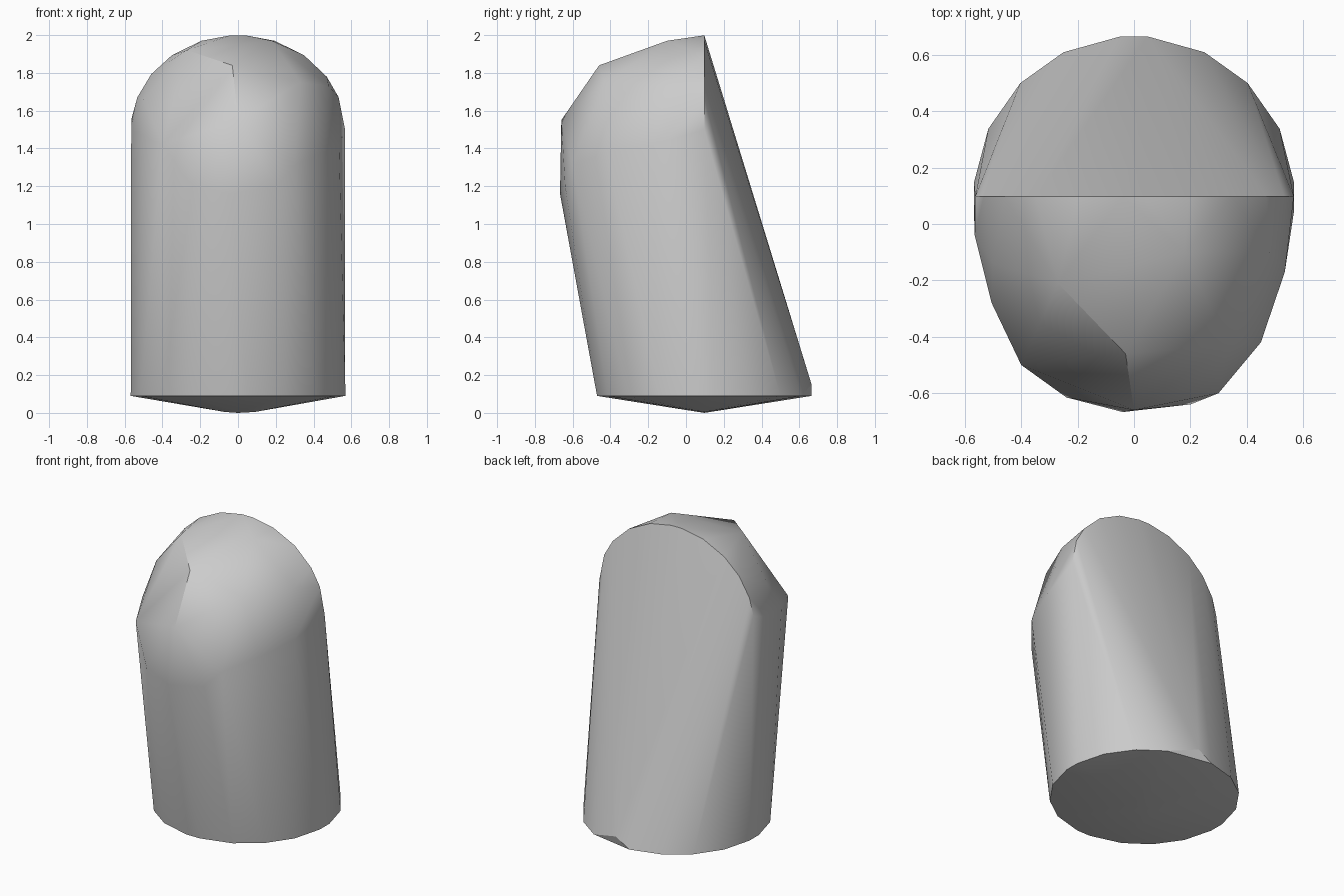
import bpy
import bmesh
from math import sin, cos, radians

default_cube = bpy.data.objects.get("Cube")
if default_cube:
    bpy.data.objects.remove(default_cube, do_unlink=True)


def make_material(name, value):
    material = bpy.data.materials.new(name)
    material.use_nodes = True
    colour = (value, value, value, 1.0)
    material.diffuse_color = colour
    material.node_tree.nodes["Principled BSDF"].inputs["Base Color"].default_value = colour
    return material


def convex_object(name, points, material):
    """Wrap a faceted convex skin around the given points."""
    mesh = bpy.data.meshes.new(name)
    bm = bmesh.new()
    for point in points:
        bm.verts.new(point)
    hull = bmesh.ops.convex_hull(bm, input=bm.verts[:])
    loose = set(hull["geom_interior"] + hull["geom_unused"])
    bmesh.ops.delete(bm, geom=[g for g in loose if isinstance(g, bmesh.types.BMVert)],
                     context="VERTS")
    bmesh.ops.recalc_face_normals(bm, faces=bm.faces[:])
    bm.to_mesh(mesh)
    bm.free()
    mesh.materials.append(material)
    obj = bpy.data.objects.new(name, mesh)
    bpy.context.collection.objects.link(obj)
    return obj


RADIUS, CENTRE_Y, RIM_Z = 0.57, 0.097, 0.09
quarter = [5, 25, 45, 64, 85]
half = quarter + [180 - a for a in quarter]
points = []

# Base rim, with one lifted corner at the back
for angle in half + [-a for a in half]:
    a = radians(angle)
    z = 0.15 if angle == 85 else RIM_Z
    points.append((RADIUS * cos(a), CENTRE_Y + RADIUS * sin(a), z))

# Shallow pointed underside
points += [(-0.07, CENTRE_Y, 0.005), (0, CENTRE_Y, 0), (0.09, CENTRE_Y, 0.005)]

# Upright arch at the top of the sloping back
for angle in [0, 20, 34, 52, 70, 86, 94, 110, 128, 144, 160, 173]:
    a = radians(angle)
    points.append((0.567 * cos(a), CENTRE_Y, 1.5 + 0.5 * sin(a)))

# Shoulder where the leaning front wall meets the dome
points += [
    (-0.565, -0.04, 1.5), (-0.505, -0.28, 1.47), (-0.4, -0.5, 1.42),
    (-0.24, -0.615, 1.2), (-0.04, -0.667, 1.16), (0.2, -0.64, 1.2),
    (0.3, -0.6, 1.31), (0.45, -0.42, 1.38), (0.535, -0.17, 1.42),
]

# Faceted dome corners
points += [
    (0, -0.66, 1.55), (-0.03, -0.46, 1.84), (-0.27, -0.21, 1.92),
    (0.18, -0.1, 1.97), (0.33, -0.43, 1.75), (0.48, -0.1, 1.73),
    (-0.5, -0.14, 1.66),
]

body = convex_object("domed_body", points, make_material("plain grey", 0.6))

bpy.ops.object.select_all(action="DESELECT")
body.select_set(True)
bpy.context.view_layer.objects.active = body
bpy.ops.object.shade_smooth_by_angle(angle=radians(30))
